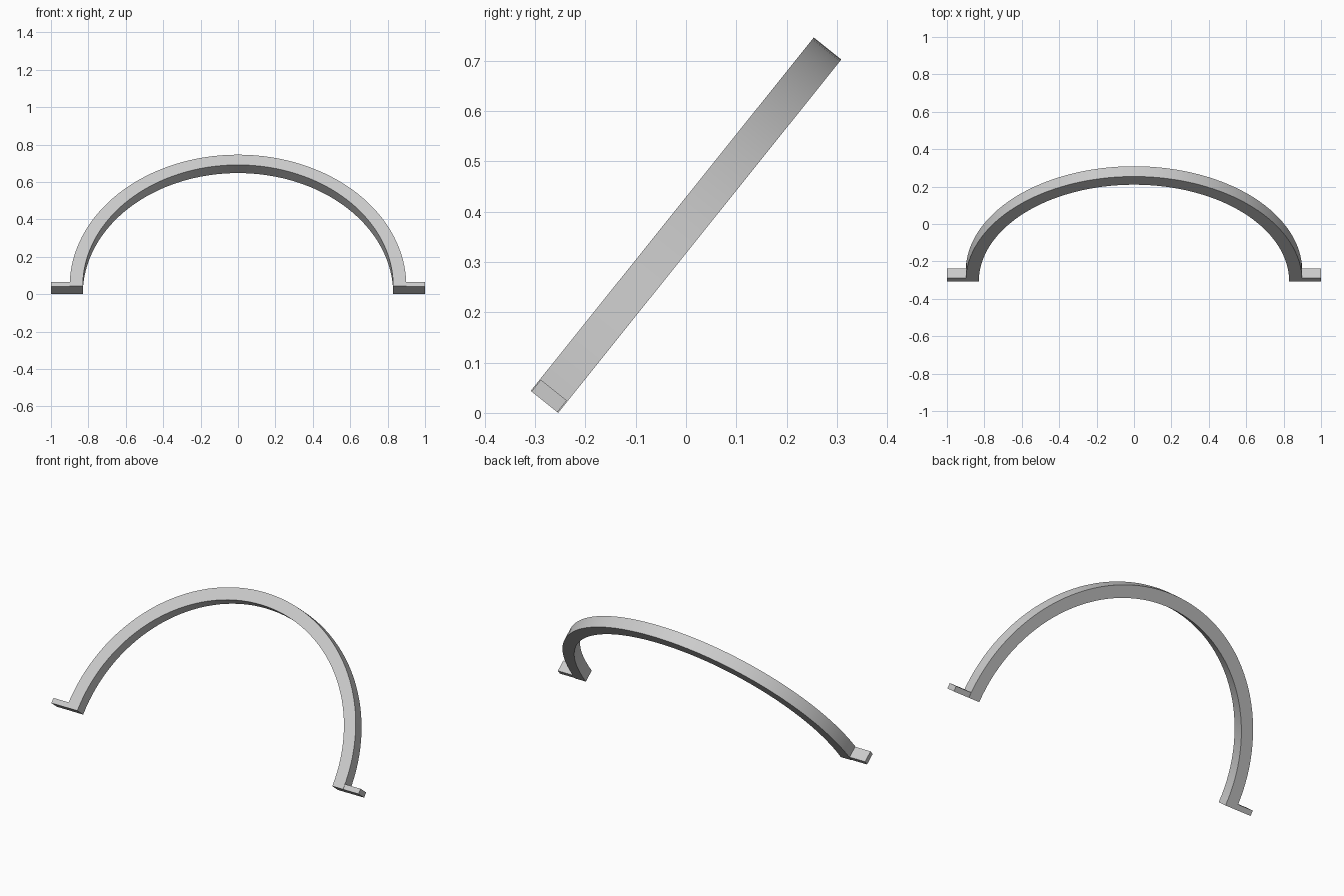
import bpy
import bmesh
import math
from mathutils import Matrix, Vector

cube = bpy.data.objects.get("Cube")
if cube:
    bpy.data.objects.remove(cube, do_unlink=True)

OUTER, INNER, DEPTH = 0.9, 0.83, 0.07
TAB_DEPTH, TAB_HEIGHT = 0.066, 0.03
SEGMENTS = 64
LEAN = math.radians(38.7)

grey = bpy.data.materials.new("light grey")
grey.use_nodes = True
colour = (0.6, 0.6, 0.6, 1)
grey.diffuse_color = colour
grey.node_tree.nodes["Principled BSDF"].inputs["Base Color"].default_value = colour

# Leaning frame: the lowest back edge of the arch rests on the ground
frame = (Matrix.Translation((0, -OUTER * math.sin(LEAN) / 2, DEPTH / 2 * math.sin(LEAN)))
         @ Matrix.Rotation(-LEAN, 4, "X"))


def finish(bm, name):
    bmesh.ops.recalc_face_normals(bm, faces=bm.faces)
    mesh = bpy.data.meshes.new(name)
    bm.to_mesh(mesh)
    bm.free()
    mesh.materials.append(grey)
    obj = bpy.data.objects.new(name, mesh)
    obj.matrix_world = frame
    bpy.context.collection.objects.link(obj)
    return obj


# Half-ring arch: a rectangular section spun through half a turn
bm = bmesh.new()
section = [bm.verts.new((x, y, 0)) for x, y in (
    (INNER, -DEPTH / 2), (OUTER, -DEPTH / 2), (OUTER, DEPTH / 2), (INNER, DEPTH / 2))]
start = bm.faces.new(section)
end = bmesh.ops.spin(bm, geom=[start] + start.edges[:] + section, cent=(0, 0, 0),
                     axis=(0, -1, 0), angle=math.pi, steps=SEGMENTS)
if not start.is_valid or not any(f.calc_center_median().x > 0.8 and abs(f.normal.z) > 0.99
                                 and len(set(round(v.co.z, 4) for v in f.verts)) == 1
                                 for f in bm.faces):
    bm.faces.new([v for v in section if v.is_valid])
arch = finish(bm, "arch")
bpy.context.view_layer.objects.active = arch
arch.select_set(True)
bpy.ops.object.shade_smooth_by_angle(angle=math.radians(30))
arch.select_set(False)

# Mounting tabs at both feet
for side, name in ((1, "left_tab"), (-1, "right_tab")):
    bm = bmesh.new()
    inside, outside = OUTER - 0.01, 1.0
    bmesh.ops.create_cube(bm, size=1)
    bmesh.ops.scale(bm, vec=(outside - inside, TAB_DEPTH, TAB_HEIGHT), verts=bm.verts)
    bmesh.ops.translate(bm, vec=Vector((side * (inside + outside) / 2, 0, TAB_HEIGHT / 2)),
                        verts=bm.verts)
    finish(bm, name)
